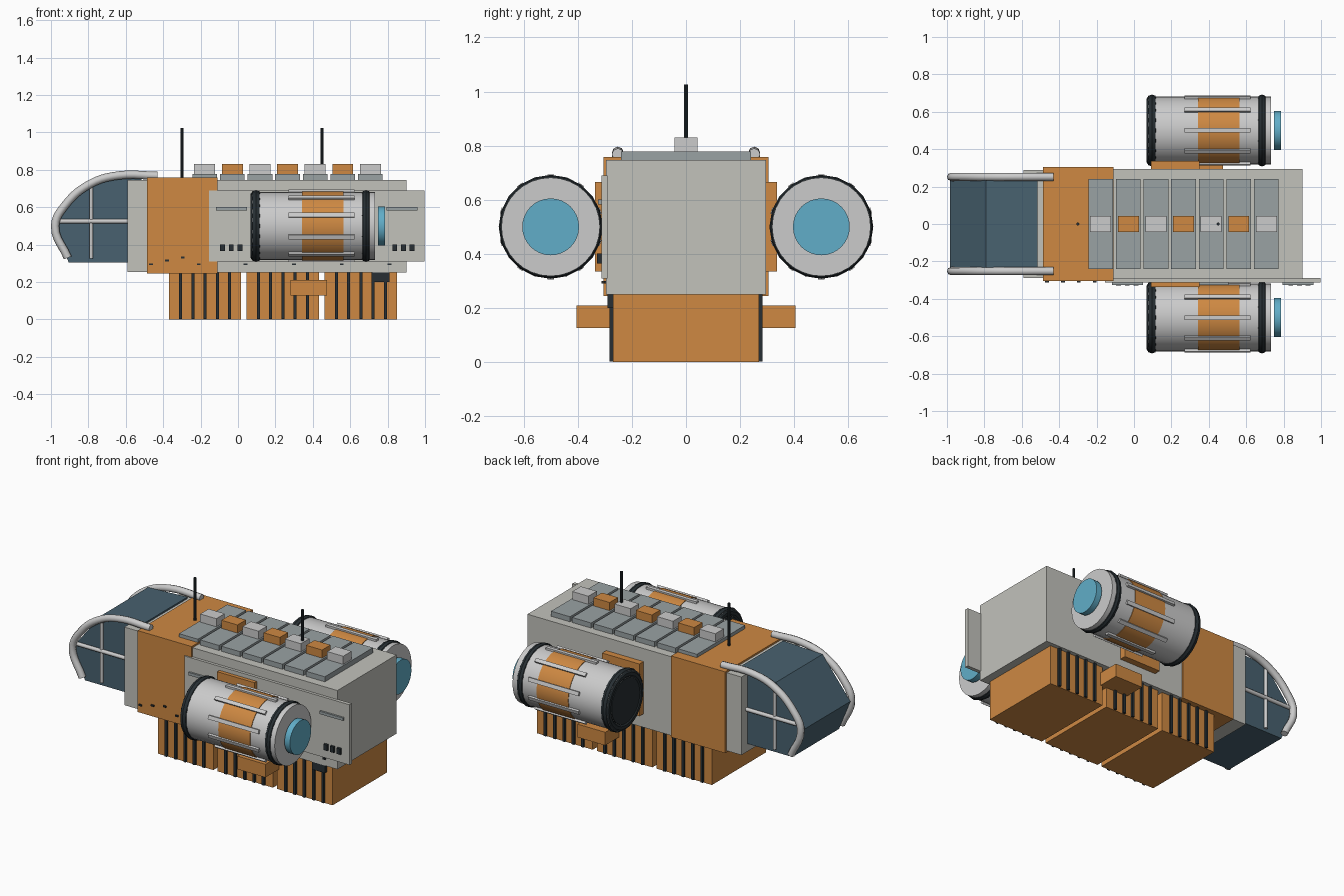
import bpy, bmesh, math
from mathutils import Vector

if "Cube" in bpy.data.objects:
    bpy.data.objects.remove(bpy.data.objects["Cube"])


def mat(name, rgb):
    m = bpy.data.materials.new(name)
    m.diffuse_color = (*rgb, 1)
    m.use_nodes = True
    m.node_tree.nodes["Principled BSDF"].inputs["Base Color"].default_value = m.diffuse_color
    return m


ORANGE = mat("orange_paint", (0.62, 0.25, 0.055))
DARK = mat("dark_rubber", (0.02, 0.028, 0.033))
GLASS = mat("window_glass", (0.065, 0.12, 0.16))
BLUE = mat("engine_glow", (0.12, 0.42, 0.58))
HULL = mat("hull_grey", (0.54, 0.54, 0.50))
STEEL = mat("roof_steel", (0.32, 0.36, 0.37))
SILVER = mat("silver", (0.55, 0.57, 0.58))


def finish(name, bm, m):
    bmesh.ops.recalc_face_normals(bm, faces=bm.faces)
    me = bpy.data.meshes.new(name)
    bm.to_mesh(me)
    bm.free()
    ob = bpy.data.objects.new(name, me)
    bpy.context.collection.objects.link(ob)
    me.materials.append(m)
    return ob


def box(name, x, y, z, m):
    """Box from (min, max) pairs."""
    bm = bmesh.new()
    bmesh.ops.create_cube(bm, size=1)
    for v in bm.verts:
        v.co = Vector(((r[0] + r[1]) / 2 + c * (r[1] - r[0])) for r, c in zip((x, y, z), v.co))
    return finish(name, bm, m)


def smooth(ob):
    bpy.ops.object.select_all(action='DESELECT')
    ob.select_set(True)
    bpy.context.view_layer.objects.active = ob
    bpy.ops.object.shade_smooth_by_angle(angle=math.radians(35))
    return ob


def cyl(name, r, a, b, m, sides=32):
    """Cylinder between two points."""
    a, b = Vector(a), Vector(b)
    bpy.ops.mesh.primitive_cylinder_add(vertices=sides, radius=r, depth=(b - a).length, location=(a + b) / 2)
    ob = bpy.context.object
    ob.rotation_euler = (b - a).to_track_quat('Z', 'Y').to_euler()
    ob.name = name
    ob.data.materials.append(m)
    return smooth(ob)


# Hull sections
box("main_hull", (-0.12, 0.9), (-0.295, 0.295), (0.25, 0.747), HULL)
box("orange_hull_section", (-0.487, -0.11), (-0.305, 0.305), (0.245, 0.758), ORANGE)
box("cabin_collar", (-0.59, -0.48), (-0.29, 0.29), (0.255, 0.747), HULL)

# Cabin: extruded side profile
profile = [(-0.515, 0.305), (-0.905, 0.305), (-0.985, 0.5), (-0.79, 0.745), (-0.515, 0.757)]
bm = bmesh.new()
face = bm.faces.new([bm.verts.new((x, -0.232, z)) for x, z in profile])
ext = bmesh.ops.extrude_face_region(bm, geom=[face])
bmesh.ops.translate(bm, vec=(0, 0.464, 0), verts=[v for v in ext["geom"] if isinstance(v, bmesh.types.BMVert)])
finish("cabin", bm, GLASS)

# Cabin roll bars and window bars on both sides
path = [(-0.43, 0.768), (-0.64, 0.77), (-0.79, 0.725), (-0.925, 0.61), (-0.978, 0.5), (-0.91, 0.33)]
for s in (-1, 1):
    cu = bpy.data.curves.new("roll_bar", 'CURVE')
    cu.dimensions = '3D'
    cu.bevel_depth = 0.022
    cu.bevel_resolution = 2
    cu.use_fill_caps = True
    cu.resolution_u = 5
    sp = cu.splines.new('BEZIER')
    sp.bezier_points.add(len(path) - 1)
    for p, (x, z) in zip(sp.bezier_points, path):
        p.co = (x, s * 0.252, z)
        p.handle_left_type = p.handle_right_type = 'AUTO'
    cu.materials.append(SILVER)
    bpy.context.collection.objects.link(bpy.data.objects.new("roll_bar", cu))
    cyl("window_bar_upright", 0.01, (-0.785, s * 0.237, 0.325), (-0.785, s * 0.237, 0.73), SILVER, 12)
    cyl("window_bar_level", 0.012, (-0.97, s * 0.24, 0.525), (-0.585, s * 0.24, 0.525), SILVER, 12)

# Cargo containers with dark ribs
for i in range(3):
    x0 = -0.37 + i * 0.416
    box("container", (x0, x0 + 0.387), (-0.27, 0.27), (0, 0.255), ORANGE)
    for k in range(5):
        xc = x0 + 0.0635 + k * 0.0655
        for s in (-1, 1):
            box("container_rib", (xc - 0.008, xc + 0.008),
                sorted((s * 0.265, s * 0.283)), (0.003, 0.253), DARK)
box("cross_beam", (0.28, 0.475), (-0.405, 0.405), (0.127, 0.21), ORANGE)
box("underside_box", (0.72, 0.81), (-0.29, -0.2), (0.2, 0.255), DARK)

# Roof plates with alternating blocks
for i in range(7):
    xc = -0.178 + i * 0.1476
    box("roof_plate", (xc - 0.066, xc + 0.066), (-0.24, 0.24), (0.745, 0.779), STEEL)
    box("roof_block", (xc - 0.056, xc + 0.056), (-0.042, 0.042), (0.775, 0.83), ORANGE if i % 2 else SILVER)
for x in (-0.3, 0.45):
    cyl("antenna", 0.008, (x, 0, 0.75), (x, 0, 1.025), DARK, 10)

# Engine pods on both sides
for s in (-1, 1):
    y, z = s * 0.5, 0.5
    cyl("pod_body", 0.182, (0.075, y, z), (0.733, y, z), SILVER)
    cyl("pod_band", 0.186, (0.342, y, z), (0.563, y, z), ORANGE)
    cyl("pod_intake", 0.14, (0.07, y, z), (0.09, y, z), DARK)
    cyl("pod_exhaust", 0.105, (0.748, y, z), (0.786, y, z), BLUE)
    for x, minor in ((0.096, 0.03), (0.684, 0.027)):
        bpy.ops.mesh.primitive_torus_add(major_radius=0.192 - minor, minor_radius=minor, major_segments=20,
                                         minor_segments=10, location=(x, y, z), rotation=(0, math.pi / 2, 0))
        ring = bpy.context.object
        ring.name = "pod_ring"
        ring.data.materials.append(DARK)
        smooth(ring)
    for k in range(10):
        a = math.radians(18 + 36 * k)
        bar = box("pod_rail", (0.27, 0.622), (-0.012, 0.012), (-0.009, 0.009), SILVER)
        bar.location = (0, y + 0.185 * math.cos(a), z + 0.185 * math.sin(a))
        bar.rotation_euler = (a - math.pi / 2, 0, 0)
    box("pod_mount", (0.09, 0.35), sorted((s * 0.29, s * 0.336)), (0.335, 0.665), ORANGE)

# Front side panel with bars, vents and bolts
box("side_panel", (-0.155, 0.997), (-0.313, -0.29), (0.31, 0.69), HULL)
for x in (-0.118, 0.34, 0.795):
    box("panel_bar", (x, x + 0.165), (-0.325, -0.31), (0.583, 0.601), STEEL)
for x in (-0.095, 0.825):
    for k in range(3):
        xk = x + k * 0.046
        box("panel_vent", (xk, xk + 0.026), (-0.328, -0.31), (0.365, 0.402), DARK)
for x, z, y in [(-0.465, 0.295, -0.305), (-0.38, 0.315, -0.305), (-0.295, 0.332, -0.305), (-0.21, 0.295, -0.305),
                (0.04, 0.295, -0.295), (0.3, 0.295, -0.295), (0.555, 0.295, -0.295), (0.81, 0.295, -0.295)]:
    box("hull_bolt", (x - 0.01, x + 0.01), (y - 0.008, y + 0.01), (z - 0.005, z + 0.005), DARK)
